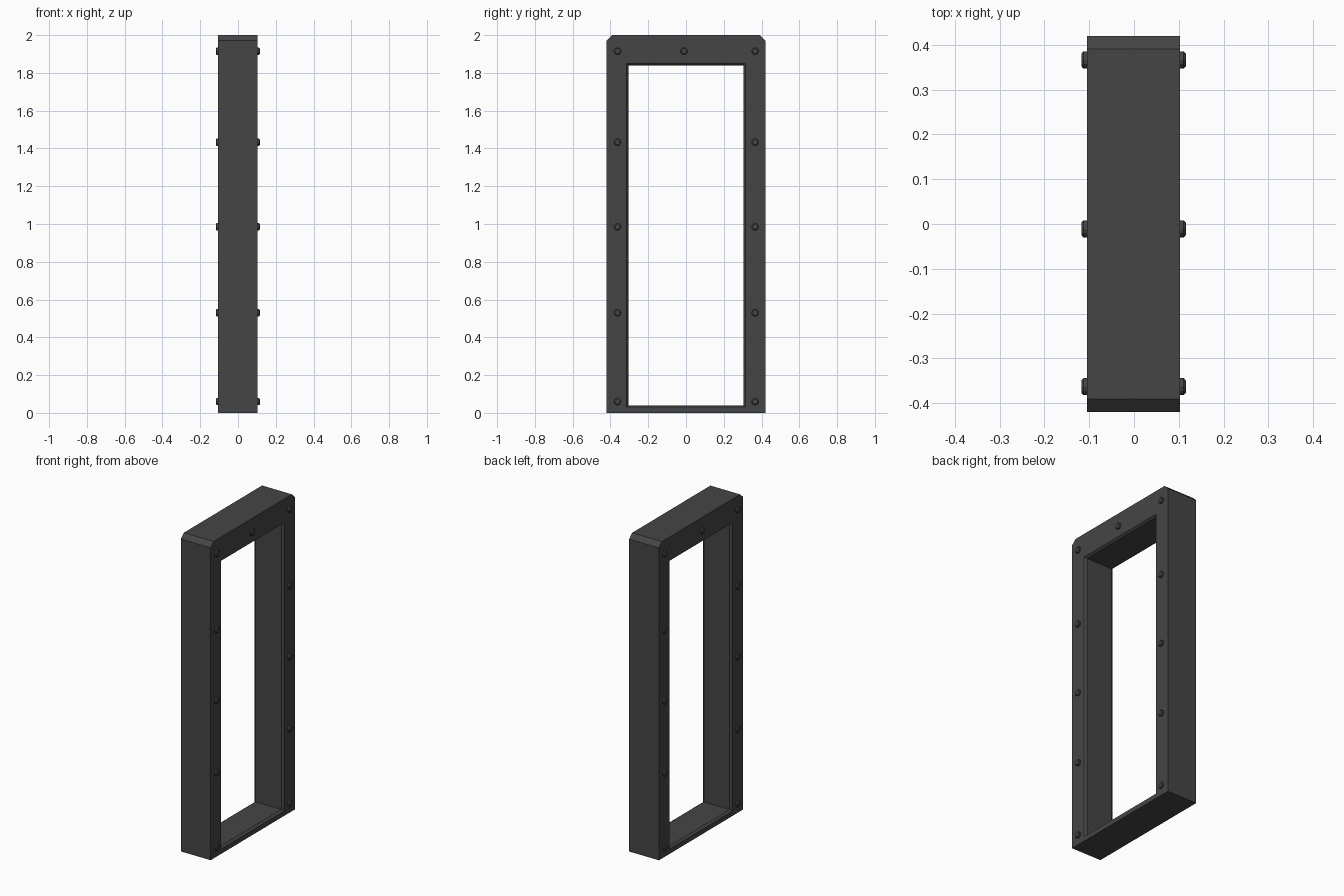
import bpy, bmesh, math
from mathutils import Matrix

if "Cube" in bpy.data.objects:
    bpy.data.objects.remove(bpy.data.objects["Cube"])

metal = bpy.data.materials.new("dark grey metal")
metal.diffuse_color = (0.06, 0.06, 0.06, 1)
metal.use_nodes = True
metal.node_tree.nodes["Principled BSDF"].inputs["Base Color"].default_value = metal.diffuse_color

X0, X1 = -0.105, 0.103          # back and front faces of the frame


def add_object(name, bm):
    bmesh.ops.recalc_face_normals(bm, faces=bm.faces)
    me = bpy.data.meshes.new(name)
    bm.to_mesh(me)
    bm.free()
    me.materials.append(metal)
    ob = bpy.data.objects.new(name, me)
    bpy.context.collection.objects.link(ob)
    return ob


def opening(w, z0, z1):
    # rectangle with doubled top corners, to match the chamfered outline
    return [(-w, z0), (w, z0), (w, z1), (w, z1), (-w, z1), (-w, z1)]


# Door frame: a closed chain of loops, outline -> chamfered opening -> outline
outer = [(-.42, 0), (.42, 0), (.42, 1.972), (.39, 2), (-.39, 2), (-.42, 1.972)]
lip = opening(.315, .03, 1.85)
hole = opening(.305, .04, 1.84)
sections = [(X0, outer), (X0, lip), (X0 + .014, hole),
            (X1 - .014, hole), (X1, lip), (X1, outer)]
bm = bmesh.new()
rings = [[bm.verts.new((x, y, z)) for y, z in pts] for x, pts in sections]
for i, a in enumerate(rings):
    b = rings[(i + 1) % len(rings)]
    for j in range(6):
        k = (j + 1) % 6
        bm.faces.new((a[j], a[k], b[k], b[j]))
bmesh.ops.remove_doubles(bm, verts=bm.verts, dist=1e-5)
add_object("door_frame", bm)

# Rivets: short cylinders with a bevelled head, on both faces
spots = [(y, z) for y in (-.363, .366) for z in (.06, .53, .985, 1.433, 1.915)]
spots.append((-.011, 1.915))
for side, x, name in ((1, X1, "front_rivets"), (-1, X0, "back_rivets")):
    bm = bmesh.new()
    for y, z in spots:
        for r1, r2, d0, d1 in ((.019, .019, -.004, .008), (.019, .014, .008, .0125)):
            m = (Matrix.Translation((x + side * (d0 + d1) / 2, y, z))
                 @ Matrix.Rotation(side * math.pi / 2, 4, 'Y'))
            bmesh.ops.create_cone(bm, cap_ends=True, segments=12, radius1=r1,
                                  radius2=r2, depth=d1 - d0, matrix=m)
    # drop the hidden discs between shank and head
    seam = [f for f in bm.faces if len(f.verts) == 12
            and abs(abs(f.calc_center_median().x - x) - .008) < 1e-4]
    bmesh.ops.delete(bm, geom=seam, context='FACES_ONLY')
    bmesh.ops.remove_doubles(bm, verts=bm.verts, dist=1e-5)
    add_object(name, bm)
